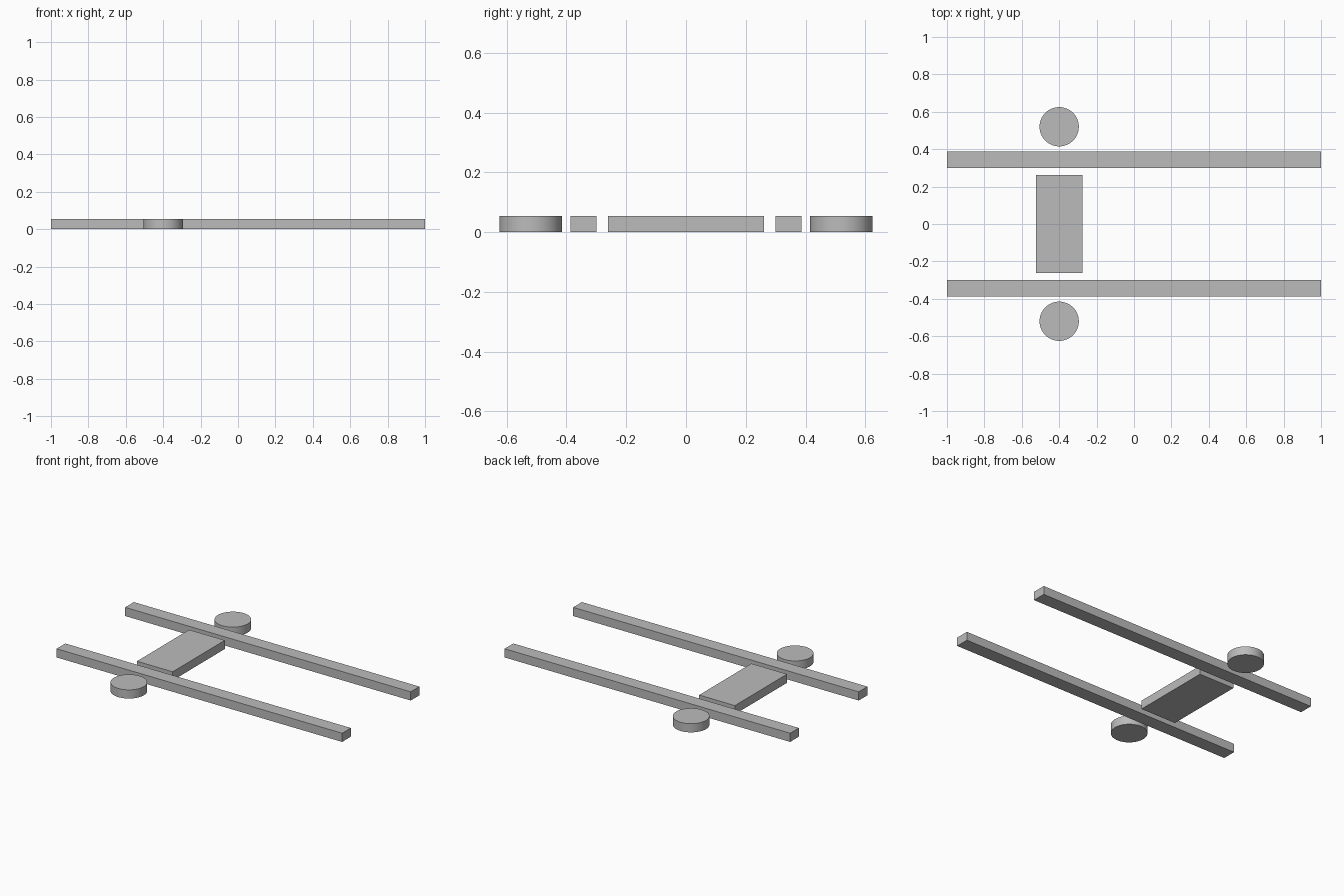
import bpy

THICK = 0.055   # every part lies flat with the same thickness
AXIS_X = -0.4   # line shared by the plate and both discs

cube = bpy.data.objects.get("Cube")
if cube:
    bpy.data.objects.remove(cube, do_unlink=True)

grey = bpy.data.materials.new("plain grey")
grey.use_nodes = True
grey.diffuse_color = (0.5, 0.5, 0.5, 1)
grey.node_tree.nodes["Principled BSDF"].inputs["Base Color"].default_value = grey.diffuse_color


def finish(name):
    obj = bpy.context.object
    obj.name = name
    obj.data.materials.append(grey)
    return obj


def slab(name, x, y, length, width):
    bpy.ops.mesh.primitive_cube_add(size=1, location=(x, y, THICK / 2))
    bpy.context.object.scale = (length, width, THICK)
    bpy.ops.object.transform_apply(location=False, rotation=False, scale=True)
    return finish(name)


def disc(name, x, y, radius):
    bpy.ops.mesh.primitive_cylinder_add(vertices=64, radius=radius, depth=THICK,
                                        location=(x, y, THICK / 2))
    bpy.ops.object.shade_smooth_by_angle()
    return finish(name)


# Centre plate
slab("centre_plate", AXIS_X, 0, 0.25, 0.522)

# Long rails and outer discs, mirrored front to back
for side, sign in (("front", -1), ("back", 1)):
    slab(side + "_rail", 0, sign * 0.343, 2, 0.087)
    disc(side + "_disc", AXIS_X, sign * 0.52, 0.105)
